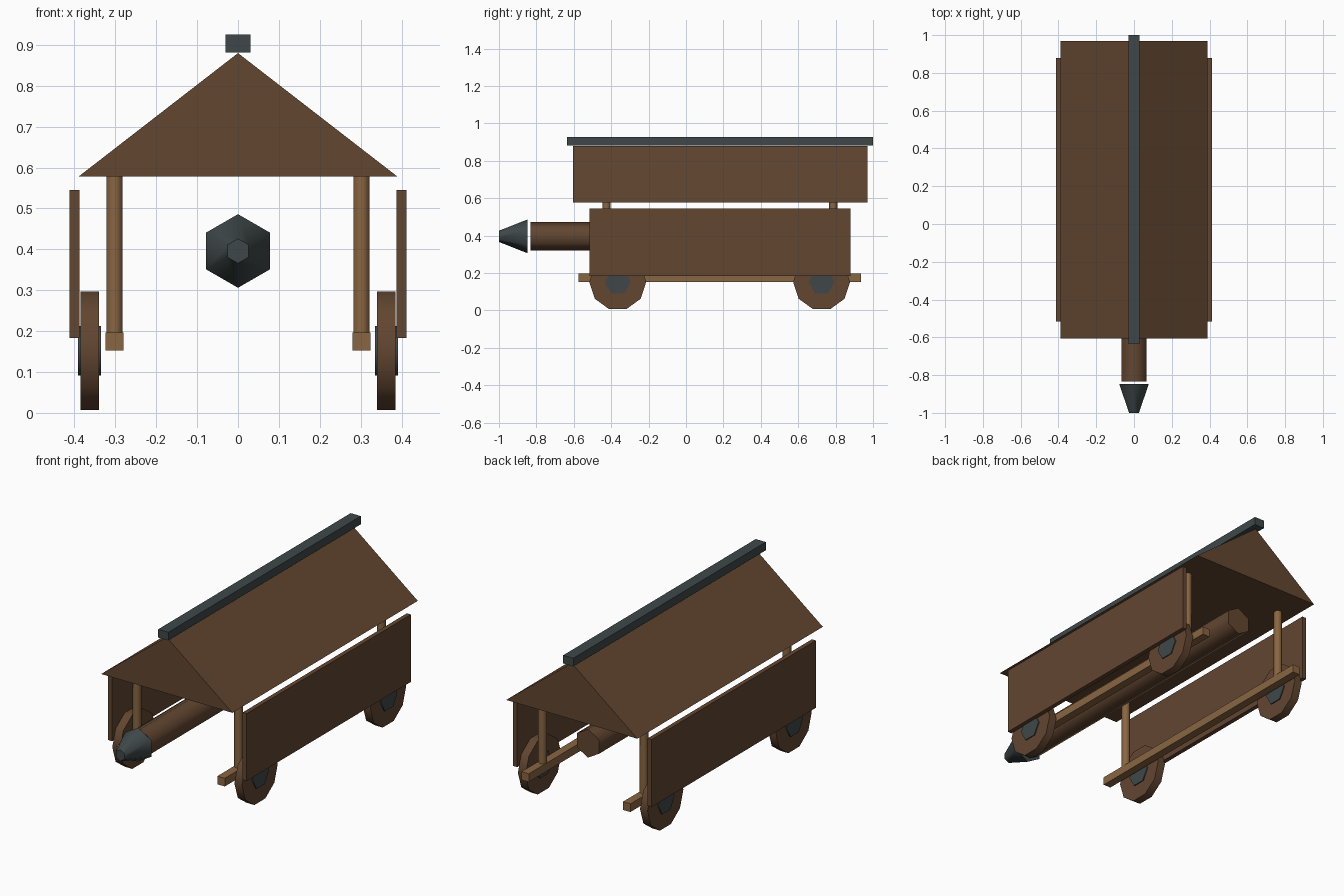
import bpy
import bmesh
from math import radians
from mathutils import Matrix

cube = bpy.data.objects.get("Cube")
if cube:
    bpy.data.objects.remove(cube, do_unlink=True)


def material(name, rgb):
    mat = bpy.data.materials.new(name)
    mat.use_nodes = True
    mat.diffuse_color = (*rgb, 1)
    mat.node_tree.nodes["Principled BSDF"].inputs["Base Color"].default_value = (*rgb, 1)
    return mat


DARK_WOOD = material("dark wood", (0.122, 0.061, 0.030))
LIGHT_WOOD = material("light wood", (0.250, 0.133, 0.055))
IRON = material("dark iron", (0.050, 0.064, 0.066))


def finish(name, bm, mat):
    bmesh.ops.recalc_face_normals(bm, faces=bm.faces[:])
    mesh = bpy.data.meshes.new(name)
    bm.to_mesh(mesh)
    bm.free()
    mesh.materials.append(mat)
    obj = bpy.data.objects.new(name, mesh)
    bpy.context.collection.objects.link(obj)
    return obj


def box(name, mat, x, y, z):
    """Box from (min, max) spans on each axis."""
    bm = bmesh.new()
    size = [s[1] - s[0] for s in (x, y, z)]
    mid = [(s[1] + s[0]) / 2 for s in (x, y, z)]
    bmesh.ops.create_cube(bm, size=1, matrix=Matrix.Translation(mid) @ Matrix.Diagonal((*size, 1)))
    return finish(name, bm, mat)


def rod(name, mat, axis, centre, length, r1, r2, sides, spin=0):
    """Round part along an axis, with smooth sides and crisp flat ends."""
    turn = {"X": Matrix.Rotation(radians(90), 4, "Y"),
            "Y": Matrix.Rotation(radians(-90), 4, "X"),
            "Z": Matrix.Identity(4)}[axis]
    bm = bmesh.new()
    place = Matrix.Translation(centre) @ turn @ Matrix.Rotation(radians(spin), 4, "Z")
    bmesh.ops.create_cone(bm, cap_ends=True, segments=sides, radius1=r1, radius2=r2,
                          depth=length, matrix=place)
    for face in bm.faces:
        face.smooth = len(face.verts) == 4
    for edge in bm.edges:
        edge.smooth = all(f.smooth for f in edge.link_faces)
    return finish(name, bm, mat)


# Solid gabled roof: triangle pushed along its length
bm = bmesh.new()
gable = bm.faces.new([bm.verts.new((x, -0.605, z)) for x, z in
                      ((-0.39, 0.578), (0.39, 0.578), (0, 0.88))])
pushed = bmesh.ops.extrude_face_region(bm, geom=[gable])["geom"]
bmesh.ops.translate(bm, vec=(0, 1.575, 0),
                    verts=[v for v in pushed if isinstance(v, bmesh.types.BMVert)])
finish("roof", bm, DARK_WOOD)
box("roof_ridge", IRON, (-0.03, 0.03), (-0.635, 1.0), (0.882, 0.926))

# Ram log with its iron head
rod("ram_log", DARK_WOOD, "Y", (0, 0, 0.396), 1.665, 0.076, 0.076, 6)
rod("ram_head", IRON, "Y", (0, -0.924, 0.396), 0.152, 0.03, 0.09, 6)

# Frame, walls and wheels on both sides
for side, s in (("left", 1), ("right", -1)):
    box(f"{side}_wall", DARK_WOOD, sorted((s * 0.388, s * 0.412)), (-0.515, 0.88), (0.183, 0.545))
    box(f"{side}_rail", LIGHT_WOOD, sorted((s * 0.28, s * 0.324)), (-0.575, 0.935), (0.153, 0.197))
    for end, post_y, wheel_y in (("front", -0.425, -0.365), ("back", 0.787, 0.725)):
        rod(f"{end}_{side}_post", LIGHT_WOOD, "Z", (s * 0.302, post_y, 0.387), 0.384,
            0.022, 0.022, 6)
        rod(f"{end}_{side}_wheel", DARK_WOOD, "X", (s * 0.363, wheel_y, 0.152), 0.045,
            0.152, 0.152, 10)
        rod(f"{end}_{side}_hub", IRON, "X", (s * 0.363, wheel_y, 0.152), 0.056,
            0.07, 0.07, 6)
